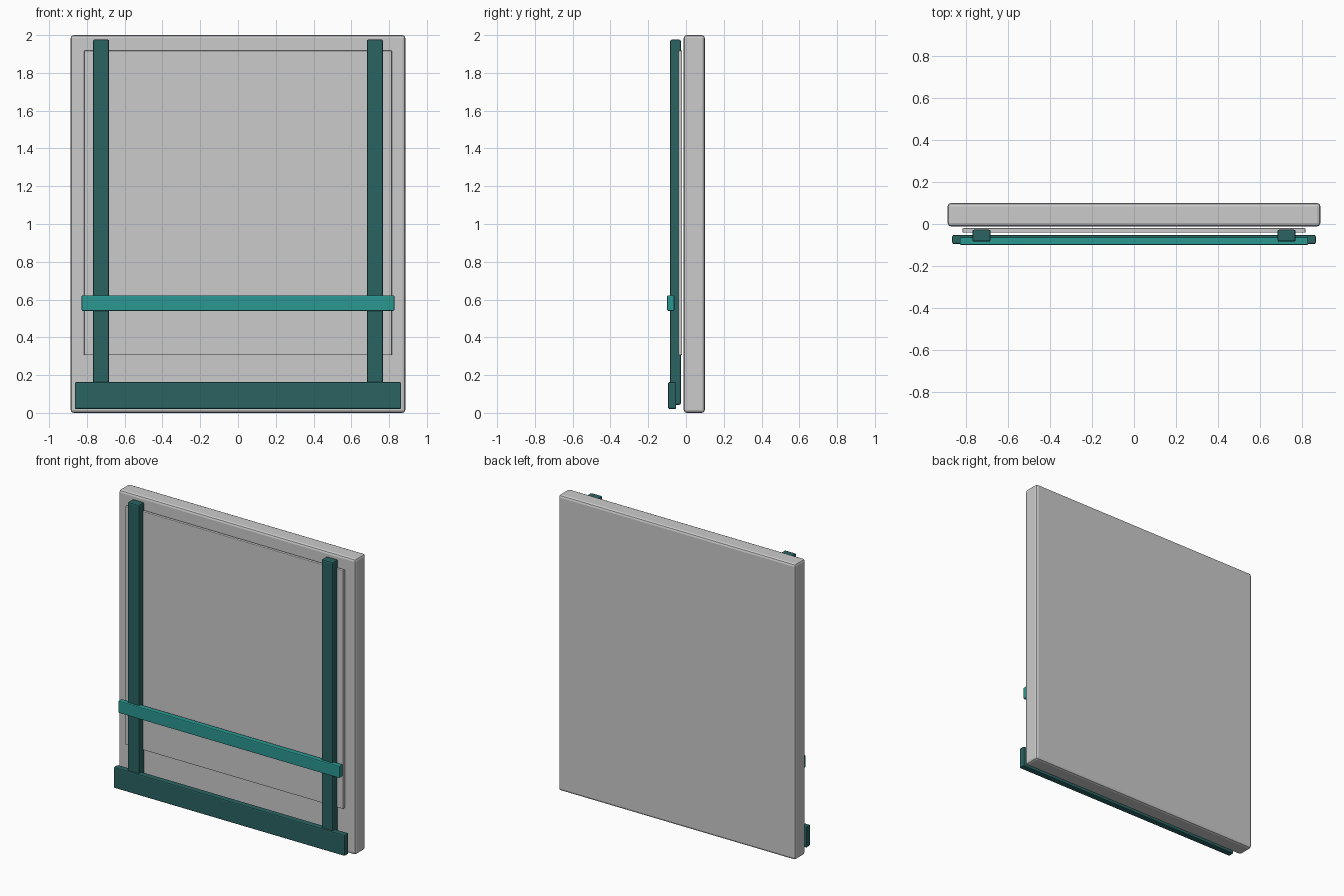
import bpy

if "Cube" in bpy.data.objects:
    bpy.data.objects.remove(bpy.data.objects["Cube"])


def material(name, colour):
    m = bpy.data.materials.new(name)
    m.diffuse_color = (*colour, 1)
    m.use_nodes = True
    m.node_tree.nodes["Principled BSDF"].inputs["Base Color"].default_value = m.diffuse_color
    return m


def board(name, x, y, z, bevel, mat=None):
    """Bevelled box spanning the given (min, max) ranges."""
    bpy.ops.mesh.primitive_cube_add(
        size=1, location=[(r[0] + r[1]) / 2 for r in (x, y, z)])
    ob = bpy.context.object
    ob.name = name
    ob.scale = [r[1] - r[0] for r in (x, y, z)]
    bpy.ops.object.transform_apply(location=False, rotation=False, scale=True)
    mod = ob.modifiers.new("Bevel", 'BEVEL')
    mod.width = bevel
    mod.segments = 2
    if mat:
        ob.data.materials.append(mat)
    return ob


dark = material("dark_teal", (0.023, 0.127, 0.122))
bright = material("bright_teal", (0.023, 0.31, 0.28))

# Thick wall slab and the thin panel in front of it
board("wall_slab", (-0.886, 0.886), (-0.012, 0.10), (0, 2), 0.016)
board("inset_panel", (-0.815, 0.815), (-0.041, -0.02), (0.306, 1.918), 0.004)

# Upright posts
for side, label in ((-1, "left"), (1, "right")):
    cx = side * 0.725
    board(f"{label}_post", (cx - 0.043, cx + 0.043), (-0.084, -0.027),
          (0.043, 1.976), 0.008, dark)

# Skirting board and handrail
board("skirting_board", (-0.864, 0.864), (-0.095, -0.052), (0.021, 0.163), 0.007, dark)
board("handrail", (-0.828, 0.828), (-0.10, -0.062), (0.54, 0.622), 0.006, bright)
